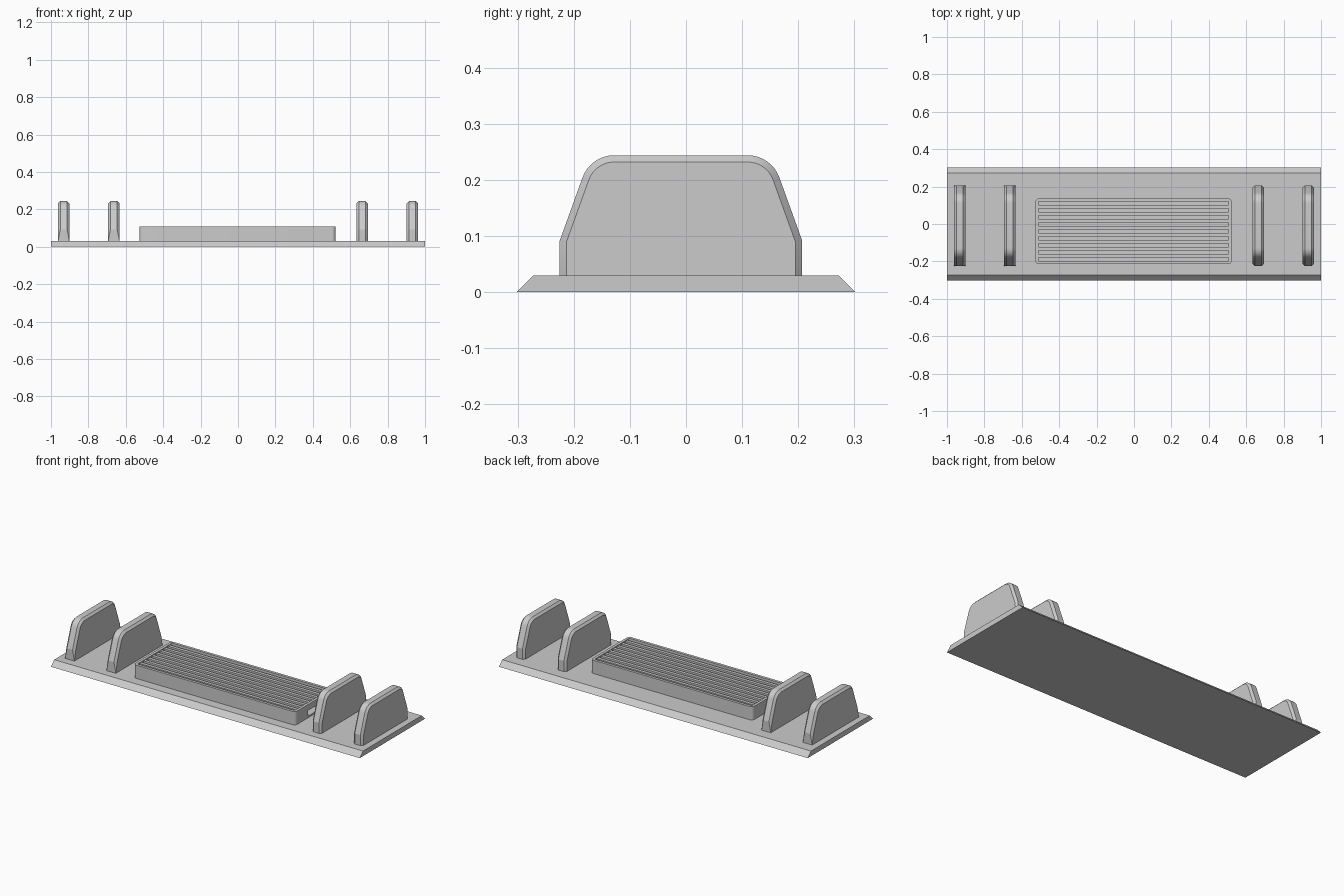
import bpy
import bmesh
from math import cos, sin, radians

cube = bpy.data.objects.get("Cube")
if cube:
    bpy.data.objects.remove(cube)

grey = bpy.data.materials.new("plain grey")
grey.use_nodes = True
grey.diffuse_color = (0.6, 0.6, 0.6, 1)
grey.node_tree.nodes["Principled BSDF"].inputs["Base Color"].default_value = (0.6, 0.6, 0.6, 1)


def loft(name, rings):
    """Join equal-length rings of points into a closed solid."""
    bm = bmesh.new()
    rows = [[bm.verts.new(p) for p in ring] for ring in rings]
    count = len(rows[0])
    for low, high in zip(rows, rows[1:]):
        for i in range(count):
            j = (i + 1) % count
            bm.faces.new((low[i], low[j], high[j], high[i]))
    bm.faces.new(rows[0][::-1])
    bm.faces.new(rows[-1])
    bmesh.ops.remove_doubles(bm, verts=bm.verts, dist=0.0001)
    bmesh.ops.recalc_face_normals(bm, faces=bm.faces)
    mesh = bpy.data.meshes.new(name)
    bm.to_mesh(mesh)
    bm.free()
    mesh.materials.append(grey)
    obj = bpy.data.objects.new(name, mesh)
    bpy.context.collection.objects.link(obj)
    return obj


def smooth(obj):
    bpy.ops.object.select_all(action='DESELECT')
    obj.select_set(True)
    bpy.context.view_layer.objects.active = obj
    bpy.ops.object.shade_smooth_by_angle(angle=radians(18))


def rectangle(x0, x1, y0, y1, z):
    return [(x0, y0, z), (x1, y0, z), (x1, y1, z), (x0, y1, z)]


def block(name, x0, x1, y0, y1, z0, z1):
    return loft(name, [rectangle(x0, x1, y0, y1, z) for z in (z0, z1)])


def rounded(x0, x1, y0, y1, z, r, steps=6):
    """Rounded rectangle, counter-clockwise from the +x +y corner."""
    corners = [(x1 - r, y1 - r), (x0 + r, y1 - r), (x0 + r, y0 + r), (x1 - r, y0 + r)]
    ring = []
    for k, (cx, cy) in enumerate(corners):
        for s in range(steps + 1):
            a = radians(90 * (k + s / steps))
            ring.append((cx + r * cos(a), cy + r * sin(a), z))
    return ring


# Base plate with sloping long edges
BASE_TOP = 0.03
loft("base_plate", [rectangle(-1, 1, -0.302, 0.302, 0),
                    rectangle(-1, 1, -0.272, 0.272, BASE_TOP)])

# Upright fins with tapered sides, rounded shoulders and chamfered rims
CHAMFER = 0.012
FIN_Y = -0.009


def fin_outline(inset):
    half = [(0.216 - inset, BASE_TOP), (0.216 - inset, 0.092 - inset * 0.2)]
    for s in range(9):
        a = radians(20 + 70 * s / 8)
        r = 0.06 - inset
        half.append((0.119 + r * cos(a), 0.184 + r * sin(a)))
    return half + [(-y, z) for y, z in reversed(half)]


def fin(name, x, square_foot):
    outer, inner = fin_outline(0), fin_outline(CHAMFER)
    side = []
    rim = []
    for i, (o, n) in enumerate(zip(outer, inner)):
        foot = square_foot and i in (0, len(outer) - 1)
        side.append((0.03, *(o if foot else n)))
        rim.append((0.03 if foot else 0.03 - CHAMFER, *o))
    rings = [[(x + sign * dx, y + FIN_Y, z) for dx, y, z in pts]
             for sign, pts in ((-1, side), (-1, rim), (1, rim), (1, side))]
    smooth(loft(name, rings))


for side_name, sign in (("left", 1), ("right", -1)):
    fin(side_name + "_inner_fin", sign * 0.664, sign < 0)
    fin(side_name + "_outer_fin", sign * 0.932, sign < 0)

# Rounded case with a recessed top
X0, X1, Y0, Y1 = -0.527, 0.522, -0.215, 0.137
TOP, FLOOR, RIM = 0.108, 0.08, 0.016
case = loft("case", [
    rounded(X0, X1, Y0, Y1, BASE_TOP, 0.02),
    rounded(X0, X1, Y0, Y1, TOP, 0.02),
    rounded(X0 + RIM, X1 - RIM, Y0 + RIM, Y1 - RIM, TOP, 0.005),
    rounded(X0 + RIM, X1 - RIM, Y0 + RIM, Y1 - RIM, FLOOR, 0.005)])

# Port cut into the left end of the case
cutter = block("port_cutter", X1 - 0.06, X1 + 0.05, -0.1, 0.02, 0.04, 0.073)
cutter.hide_render = True
cut = case.modifiers.new("port", 'BOOLEAN')
cut.operation = 'DIFFERENCE'
cut.solver = 'EXACT'
cut.object = cutter
bpy.context.view_layer.objects.active = case
bpy.ops.object.modifier_apply(modifier=cut.name)
bpy.data.objects.remove(cutter)
smooth(case)

# Row of long slats inside the recess
SLATS = 8
pitch = (Y1 - Y0 - 2 * RIM) / (SLATS + 0.5)
for i in range(SLATS):
    y = Y0 + RIM + pitch * (i + 0.5)
    block(f"slat_{i + 1}", X0 + RIM, X1 - RIM, y, y + pitch / 2, FLOOR - 0.002, TOP - 0.004)
